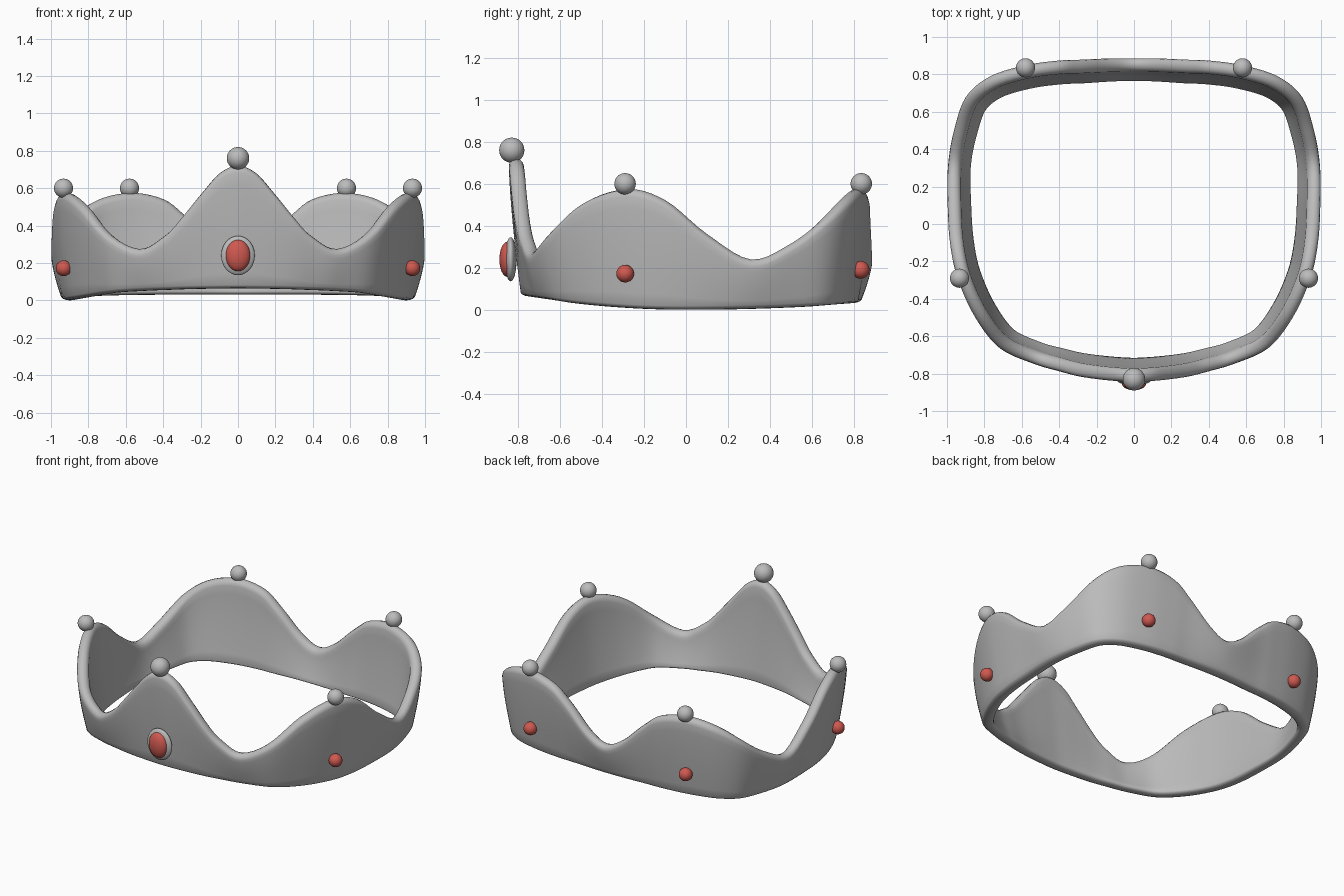
import bpy, bmesh
from mathutils import Vector
from math import sin, cos, pi

if "Cube" in bpy.data.objects:
    bpy.data.objects.remove(bpy.data.objects["Cube"], do_unlink=True)


def make_material(name, colour):
    mat = bpy.data.materials.new(name)
    mat.use_nodes = True
    mat.diffuse_color = colour
    mat.node_tree.nodes["Principled BSDF"].inputs["Base Color"].default_value = colour
    return mat


silver = make_material("silver grey", (0.5, 0.5, 0.5, 1))
red = make_material("gem red", (0.62, 0.1, 0.08, 1))


def add_object(name, bm, mat):
    bmesh.ops.recalc_face_normals(bm, faces=bm.faces[:])
    for face in bm.faces:
        face.smooth = True
    mesh = bpy.data.meshes.new(name)
    bm.to_mesh(mesh)
    bm.free()
    mesh.materials.append(mat)
    obj = bpy.data.objects.new(name, mesh)
    bpy.context.collection.objects.link(obj)
    return obj


def ellipsoid(name, centre, radii, mat):
    bm = bmesh.new()
    bmesh.ops.create_uvsphere(bm, u_segments=32, v_segments=16, radius=1)
    bmesh.ops.scale(bm, vec=radii, verts=bm.verts)
    obj = add_object(name, bm, mat)
    obj.location = centre
    return obj


def catmull(a, b, c, d, t):
    return 0.5 * (2 * b + (c - a) * t + (2 * a - 5 * b + 4 * c - d) * t ** 2
                  + (3 * b - a - 3 * c + d) * t ** 3)


# Half outline of the band from front to back: x, y and rim height
half = [Vector(p) for p in (
    (0, -.845, .72), (.1, -.84, .68), (.2, -.83, .57), (.3, -.815, .45),
    (.4, -.79, .345), (.54, -.75, .275), (.72, -.665, .365), (.85, -.5, .51),
    (.945, -.29, .575), (.985, -.1, .52), (.998, .1, .36), (.998, .31, .24),
    (.965, .5, .31), (.9, .68, .44), (.77, .79, .535), (.58, .85, .575),
    (.4, .875, .54), (.28, .88, .45), (.13, .888, .31), (0, .89, .25))]
keys = half + [Vector((-p.x, p.y, p.z)) for p in half[-2:0:-1]]
STEPS = 5
count = len(keys)
path = [catmull(keys[i - 1], keys[i], keys[(i + 1) % count], keys[(i + 2) % count], s / STEPS)
        for i in range(count) for s in range(STEPS)]

THICK = 0.072
ROWS = 9
ROUND = 6


def section(p, outward):
    """Closed, rounded and outward-leaning cross-section of the band."""
    base = (0.09 if p.y < 0 else 0.04) * p.y ** 2
    r = THICK / 2
    low, high = base + r * 0.5, p.z - r
    outline = [(r, low + (high - low) * k / ROWS) for k in range(ROWS)]
    outline += [(r * cos(pi * k / ROUND), high + r * sin(pi * k / ROUND)) for k in range(ROUND + 1)]
    outline += [(-r, high + (low - high) * k / ROWS) for k in range(1, ROWS)]
    outline += [(-r * cos(pi * k / ROUND), low - r * 0.5 * sin(pi * k / ROUND)) for k in range(ROUND)]
    points = []
    for across, z in outline:
        rise = min(1, max(0, (z - base) / (p.z - base)))
        lean = -0.06 * (1 - rise) ** 1.5
        q = Vector((p.x, p.y, 0)) + outward * (across - r + lean)
        points.append((q.x, q.y, z))
    return points


# Wavy crown band
bm = bmesh.new()
rings = []
for i, p in enumerate(path):
    tangent = path[(i + 1) % len(path)] - path[i - 1]
    outward = Vector((tangent.y, -tangent.x, 0)).normalized()
    rings.append([bm.verts.new(co) for co in section(p, outward)])
for i, ring in enumerate(rings):
    last = rings[i - 1]
    for k in range(len(ring)):
        bm.faces.new((last[k - 1], ring[k - 1], ring[k], last[k]))
add_object("crown_band", bm, silver)

# Front finial and oval jewel in its setting
ellipsoid("front_finial", (0, -.83, .76), (.06, .06, .06), silver)
ellipsoid("front_jewel_setting", (0, -.835, .24), (.09, .028, .105), silver)
ellipsoid("front_jewel", (0, -.85, .24), (.066, .039, .084), red)

# Finials on the other peaks, with a round gem below each
for side, sign in (("left", 1), ("right", -1)):
    ellipsoid(side + "_side_finial", (sign * .933, -.29, .6), (.051,) * 3, silver)
    ellipsoid(side + "_back_finial", (sign * .58, .835, .6), (.051,) * 3, silver)
    ellipsoid(side + "_side_gem", (sign * .932, -.29, .172), (.042,) * 3, red)
    ellipsoid(side + "_back_gem", (sign * .58, .832, .19), (.042,) * 3, red)
